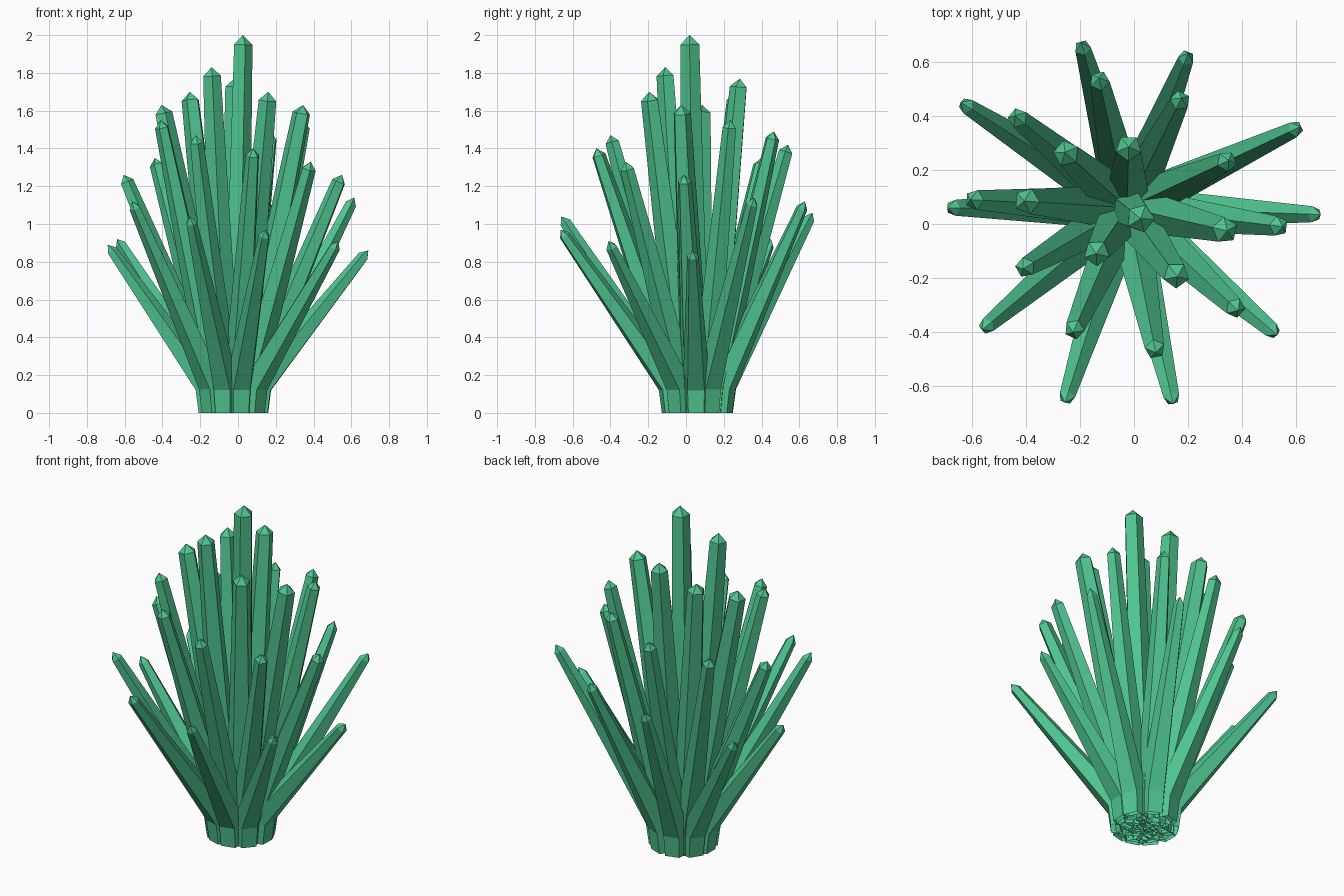
import bpy
import bmesh
from math import cos, sin, tau, pi
from mathutils import Vector

SIDES = 5
ROOT = Vector((-0.025, 0.06, 0))  # middle of the cluster's foot

default_cube = bpy.data.objects.get("Cube")
if default_cube:
    bpy.data.objects.remove(default_cube, do_unlink=True)

# Single flat green
green = bpy.data.materials.new("crystal_green")
green.use_nodes = True
colour = (0.08, 0.56, 0.28, 1)
green.diffuse_color = colour
green.node_tree.nodes["Principled BSDF"].inputs["Base Color"].default_value = colour


def add_ring(bm, centre, axis, outward, radius):
    """Polygon ring across the axis, one corner turned inward."""
    axis = axis.normalized()
    u = (outward - axis * outward.dot(axis)).normalized()
    v = axis.cross(u)
    corners = [pi + tau * k / SIDES for k in range(SIDES)]
    return [bm.verts.new(centre + (u * cos(a) + v * sin(a)) * radius)
            for a in corners]


def bridge(bm, lower, upper):
    for k in range(SIDES):
        n = (k + 1) % SIDES
        bm.faces.new((lower[k], lower[n], upper[n], upper[k]))


def crystal(name, tip, spread, body_radius, neck_radius, point):
    """Upright open foot, leaning tapered shaft and a short pointed tip."""
    tip = Vector(tip)
    outward = tip - ROOT
    outward.z = 0
    outward.normalize()
    up = Vector((0, 0, 1))
    foot = ROOT + outward * spread * 0.94
    bend = ROOT + outward * spread * 1.04 + up * 0.14
    axis = (tip - bend).normalized()

    bm = bmesh.new()
    rings = [
        add_ring(bm, foot, up, outward, body_radius * 0.92),
        add_ring(bm, bend, axis + up, outward, body_radius),
        add_ring(bm, tip - axis * point, axis, outward, neck_radius),
    ]
    for lower, upper in zip(rings, rings[1:]):
        bridge(bm, lower, upper)
    apex = bm.verts.new(tip)
    for k in range(SIDES):
        bm.faces.new((rings[-1][k], rings[-1][(k + 1) % SIDES], apex))

    mesh = bpy.data.meshes.new(name)
    bm.to_mesh(mesh)
    bm.free()
    mesh.materials.append(green)
    obj = bpy.data.objects.new(name, mesh)
    bpy.context.collection.objects.link(obj)


# Tip positions of each tier, going round the cluster
outer_tips = [
    (0.69, 0.035, 0.86), (0.615, 0.36, 1.14), (0.2, 0.63, 1.12),
    (-0.195, 0.67, 1.06), (-0.64, 0.45, 0.92), (-0.69, 0.06, 0.89),
    (-0.56, -0.39, 1.12), (-0.255, -0.66, 1.04), (0.145, -0.665, 0.97),
    (0.53, -0.41, 0.91),
]
middle_tips = [
    (0.55, -0.01, 1.26), (0.35, 0.235, 1.55), (0.175, 0.465, 1.49),
    (-0.13, 0.54, 1.42), (-0.44, 0.4, 1.35), (-0.605, 0.09, 1.26),
    (-0.41, -0.165, 1.55), (-0.225, -0.4, 1.47), (0.08, -0.475, 1.4),
    (0.385, -0.32, 1.33),
]
inner_tips = [
    (0.345, -0.025, 1.63), (-0.02, 0.285, 1.77), (-0.255, 0.265, 1.7),
    (-0.405, 0.085, 1.63), (-0.14, -0.11, 1.83), (0.16, -0.195, 1.7),
]

# Tiers: tips, spread at the foot, body radius, neck radius, point length
tiers = {
    "outer_crystal": (outer_tips, 0.135, 0.076, 0.031, 0.04),
    "middle_crystal": (middle_tips, 0.105, 0.078, 0.038, 0.04),
    "inner_crystal": (inner_tips, 0.07, 0.084, 0.049, 0.045),
    "centre_crystal": ([(0.025, 0.02, 2)], 0.01, 0.075, 0.053, 0.05),
}
for part, (tips, *shape) in tiers.items():
    for number, tip in enumerate(tips, 1):
        crystal(f"{part}_{number}", tip, *shape)
